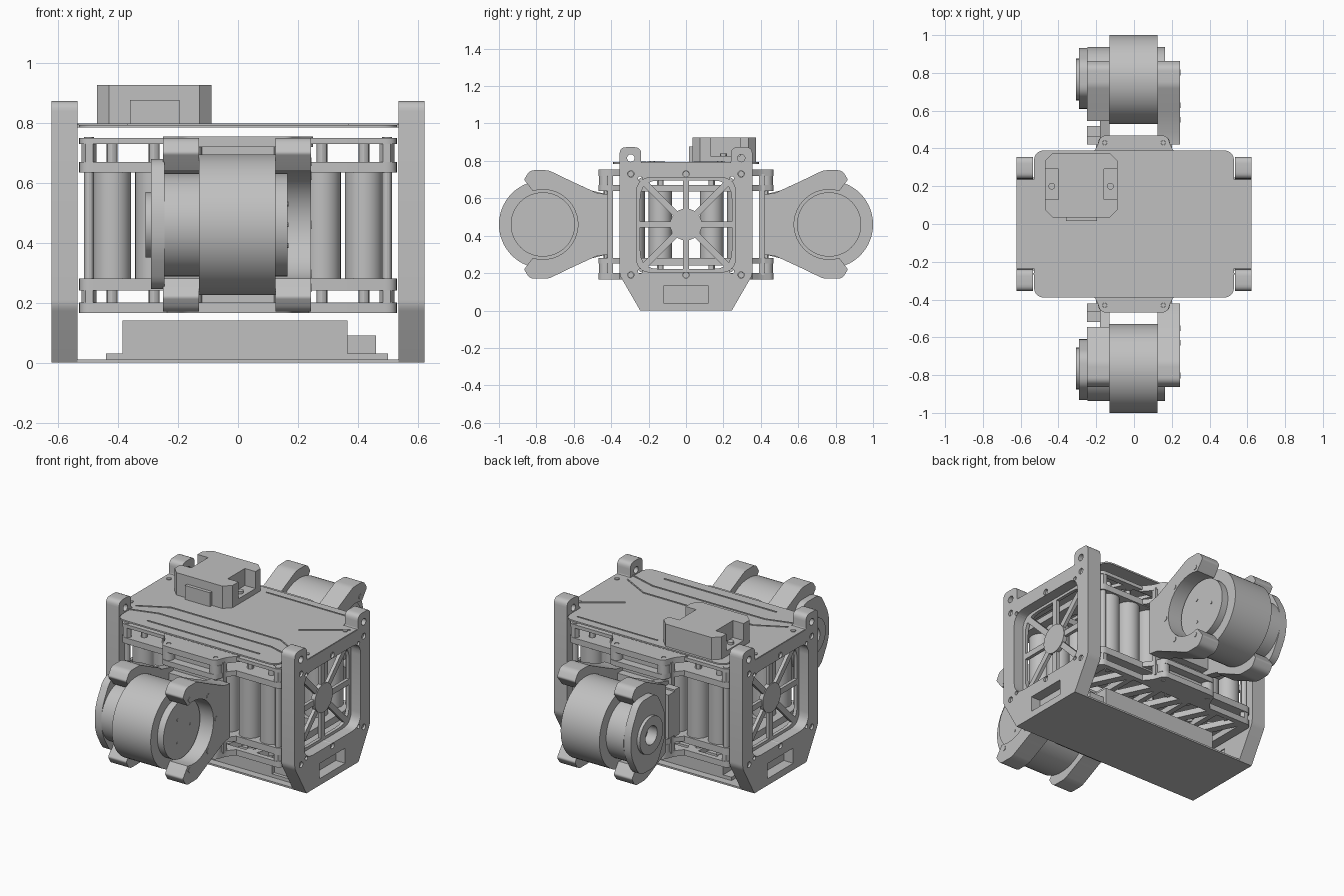
import bpy, bmesh
from math import cos, sin, pi, radians
from mathutils import Matrix, Vector

cube = bpy.data.objects.get("Cube")
if cube:
    bpy.data.objects.remove(cube, do_unlink=True)

grey = bpy.data.materials.new("plain_grey")
grey.use_nodes = True
grey.diffuse_color = (0.53, 0.53, 0.53, 1)
grey.node_tree.nodes["Principled BSDF"].inputs["Base Color"].default_value = (0.53, 0.53, 0.53, 1)
TO_AXIS = {"Z": Matrix.Identity(4),
           "X": Matrix(((0, 0, 1, 0), (1, 0, 0, 0), (0, 1, 0, 0), (0, 0, 0, 1)))}
parts = []


def add(name, mesh):
    mesh.materials.clear()
    mesh.materials.append(grey)
    ob = bpy.data.objects.new(name, mesh)
    bpy.context.collection.objects.link(ob)
    parts.append(ob)


def plate(name, loops, lo, hi, axis="Z"):
    """Extrude an outline with holes between lo and hi along an axis."""
    curve = bpy.data.curves.new(name, "CURVE")
    curve.dimensions, curve.fill_mode = "2D", "BOTH"
    curve.extrude = (hi - lo) / 2
    for loop in loops:
        spline = curve.splines.new("POLY")
        spline.points.add(len(loop) - 1)
        for point, (u, v) in zip(spline.points, loop):
            point.co = (u, v, 0, 1)
        spline.use_cyclic_u = True
    tmp = bpy.data.objects.new("tmp", curve)
    mesh = bpy.data.meshes.new_from_object(tmp)
    bpy.data.objects.remove(tmp)
    mesh.transform(TO_AXIS[axis] @ Matrix.Translation((0, 0, (lo + hi) / 2)))
    bm = bmesh.new()
    bm.from_mesh(mesh)
    bmesh.ops.remove_doubles(bm, verts=bm.verts, dist=1e-5)
    bmesh.ops.recalc_face_normals(bm, faces=bm.faces)
    bm.to_mesh(mesh)
    bm.free()
    add(name, mesh)


def box(name, x, y, z):
    plate(name, [rect(x[0], x[1], y[0], y[1])], z[0], z[1])


def cyl(name, r, u, v, lo, hi, axis="Z", n=48):
    plate(name, [circle(u, v, r, n)], lo, hi, axis)


def circle(u, v, r, n=16):
    return [(u + r * cos(2 * pi * i / n), v + r * sin(2 * pi * i / n)) for i in range(n)]


def rounded(points, steps=5):
    """Fillet corners given as (u, v, radius)."""
    out = []
    for i, (u, v, r) in enumerate(points):
        p = Vector((u, v))
        if not r:
            out.append((u, v))
            continue
        a = p + (Vector(points[i - 1][:2]) - p).normalized() * r
        b = p + (Vector(points[(i + 1) % len(points)][:2]) - p).normalized() * r
        for k in range(steps + 1):
            t = k / steps
            out.append(tuple(a * (1 - t) ** 2 + p * 2 * t * (1 - t) + b * t * t))
    return out


def rect(a, b, c, d, r=0):
    return rounded([(a, c, r), (b, c, r), (b, d, r), (a, d, r)])


def mirrored(half):
    return half + [(-u, v, r) for u, v, r in reversed(half)]


# Side frames with window, handle slot, ears and spoked guard
MID = 0.46
outline = rounded(mirrored([(.245, 0, 0), (.355, .19, .02), (.355, .873, .035),
                            (.24, .873, .035), (.24, .79, .01)]))
screws = [(y, z) for y in (-.295, 0, .295) for z in (.19, .73)]
for s, side in ((1, "left"), (-1, "right")):
    def span(a, b):
        return sorted((s * a, s * b))
    holes = [circle(y, z, .017) for y, z in screws]
    holes += [circle(y, .815, .02) for y in (-.295, .295)]
    holes += [circle(y, z, .012) for y in (-.245, .245) for z in (.21, .705)]
    plate(side + "_frame", [outline, rect(-.265, .265, .205, .71, .08),
                            rect(-.12, .12, .04, .13)] + holes, *span(.535, .622), "X")
    box(side + "_slot_back", span(.54, .56), (-.13, .13), (.03, .14))
    for y, z in screws:
        cyl(side + "_frame_screw", .016, y, z, *span(.55, .61), "X", 12)
    plate(side + "_guard_rim", [rect(-.275, .275, .195, .72, .08),
                                rect(-.245, .245, .222, .695, .1)], *span(.54, .56), "X")
    cyl(side + "_guard_hub", .085, 0, MID, *span(.54, .565), "X", 24)
    for k in range(4):
        a = k * pi / 4
        long = .31 if k % 2 else .255
        bar = [(u * cos(a) - v * sin(a), MID + u * sin(a) + v * cos(a))
               for u, v in rect(-long, long, -.017, .017)]
        plate(side + "_guard_spoke", [bar], *span(.54, .56), "X")

# Bottom plate and electronics tray
plate("bottom_plate", [rect(-.62, .62, -.245, .245)], 0, .01)
box("tray", (-.385, .365), (-.2, .2), (.01, .14))
box("tray_step", (.365, .46), (-.18, .18), (.01, .09))
box("tray_foot", (-.44, .5), (-.2, .2), (.01, .03))

# Top cover, notched round the frame ears, with thin raised ribs
TOP = .793
q = [(.53, -.39, .06), (.53, -.235, 0), (.62, -.235, 0), (.62, .235, 0),
     (.53, .235, 0), (.53, .39, .06)]
plate("top_cover", [rounded(mirrored(q))], .784, TOP)
for y, w, drop in ((-.115, .36, .09), (-.215, .37, .05), (-.325, .37, 0)):
    rib = [(w, y - .004, 0), (w, y + .004, 0)]
    if drop:
        rib[1:1] = [(w + .17, y - drop - .004, 0), (w + .17, y - drop + .004, 0)]
    plate("cover_rib", [rounded(mirrored(rib))], TOP, TOP + .004)
plate("cover_corner_rib", [[(.37, .04), (.6, .2), (.595, .208), (.366, .048)]], TOP, TOP + .004)
box("cover_back_rib", (-.05, .48), (.336, .342), (TOP, TOP + .004))
for x in (-.58, .58):
    for y in (-.18, .18):
        cyl("cover_screw", .014, x, y, TOP, TOP + .006, n=12)

# Module on the cover: H-shaped body, tabs in the notches, front socket
X0, X1, Y0, Y1, C = -.47, -.088, .035, .375, .04
body = [(X0 + C, Y0), (X1 - C, Y0), (X1, Y0 + C), (X1, .13), (X1 - .07, .13), (X1 - .07, .29),
        (X1, .29), (X1, Y1 - C), (X1 - C, Y1), (X0 + C, Y1), (X0, Y1 - C), (X0, .29),
        (X0 + .07, .29), (X0 + .07, .13), (X0, .13), (X0, Y0 + C)]
plate("module_body", [body], TOP, .926)
box("module_tabs", (X0, X1), (.12, .3), (TOP, .825))
box("module_socket", (-.36, -.195), (.015, .05), (TOP, .876))
for x in (-.435, -.125):
    cyl("module_screw", .018, x, .2, .825, .84, n=12)

# Decks: outer ones are trusses, inner ones hold the cells
deck = rect(-.53, .53, -.355, .355, .04)
truss = []
for row in (-1, 1):
    for i in range(5):
        x = -.49 + i * .196
        a, b = row * .04, row * .325
        truss.append([(x + .015, a), (x + .14, a), (x + .015, b - row * .02)])
        truss.append([(x + .18, a + row * .02), (x + .18, b), (x + .055, b)])
plate("lower_truss", [deck] + truss, .165, .2)
plate("upper_truss", [deck] + truss, .73, .75)
well = rect(-.45, .45, -.05, .05, .02)
plate("lower_cell_deck", [deck, well], .24, .28)
plate("upper_cell_deck", [deck, well], .635, .67)

# Four rows of cells, and spacer posts between the decks
for y in (-.283, -.137, .137, .283):
    for i in range(7):
        x = -.42 + i * .14
        cyl("cell", .063, x, y, .27, .64, n=32)
        cyl("cell_terminal", .018, x, y, .19, .735, n=12)
for x in (-.497, .497):
    for y in (-.33, .33):
        cyl("corner_post", .017, x, y, .17, .753, n=12)
        for lo, hi in ((.2, .24), (.67, .73)):
            cyl("deck_spacer", .025, x, y, lo, hi, n=6)

# Motor units, one at each end
CU, R = .765, .187
arc = [(CU + R * cos(radians(a)), MID + R * sin(radians(a))) for a in range(75, 286, 10)]
arm = [(.735, .29, .02), (.835, .29, .025), (.866, .24, .01), (.82, .18, 0)]


def clamp(root):
    top = rounded([(u, MID + v, r) for u, v, r in root + arm])
    low = [(u, 2 * MID - v) for u, v in reversed(top)]
    return top + arc + low


long_clamp = clamp([(.42, .16, 0), (.48, .17, 0), (.60, .225, .02)])
short_clamp = clamp([(.545, .2, 0), (.60, .225, .02)])
for s, end in ((1, "back"), (-1, "front")):
    def flip(loop):
        return [(s * u, v) for u, v in loop]
    c = s * CU
    cyl(end + "_motor_drum", .235, c, MID, -.13, .125, "X", 64)
    cyl(end + "_motor_core", .172, c, MID, -.245, .165, "X", 48)
    for u, v in circle(c, MID, .08, 3):
        cyl(end + "_motor_face_dot", .008, u, v, .165, .168, "X", 8)
    plate(end + "_left_clamp", [flip(long_clamp)], .125, .243, "X")
    plate(end + "_right_clamp", [flip(short_clamp)], -.25, -.13, "X")
    neck = [(.42, MID - .16), (.58, MID - .2), (.58, MID + .2), (.42, MID + .16)]
    plate(end + "_right_neck", [flip(neck)], -.18, -.13, "X")
    box(end + "_neck_foot", (-.25, -.18), sorted((s * .46, s * .52)), (.33, .59))
    for a in (80, 130, 180, 230, 280):
        u, v = CU + .213 * cos(radians(a)), MID + .213 * sin(radians(a))
        cyl(end + "_clamp_screw", .015, s * u, v, .24, .246, "X", 10)
    # Bearing cap with a bored boss
    bore = circle(c, MID, .055, 32)
    ear = rounded([(u, MID + v, r) for u, v, r in
                   ((.69, -.215, .05), (.85, -.215, .05), (.933, -.07, .06), (.933, .07, .06),
                    (.85, .22, .05), (.69, .22, .05), (.61, .07, .04), (.61, -.07, .04))])
    plate(end + "_cap_ear", [flip(ear), bore], -.29, -.245, "X")
    plate(end + "_cap_lip", [circle(c, MID, .11, 32), bore], -.308, -.285, "X")
    # Hinge tabs, mounting wall and clamp base
    tab = rounded(mirrored([(.25, .34, 0), (.2, .4, .02), (.175, .468, .025)]))
    bores = [circle(x, .43, .013, 12) for x in (-.155, .155)]
    hinge = [[(x, s * y) for x, y in loop] for loop in [tab] + bores]
    for z0, z1 in ((.165, .2), (.25, .28), (.64, .67), (.72, .755)):
        plate(end + "_hinge_tab", hinge, z0, z1)
    box(end + "_mount_wall", (-.2, .2), sorted((s * .39, s * .42)), (.19, .73))
    box(end + "_clamp_base", (-.25, .243), sorted((s * .42, s * .465)), (.32, .6))
    for x in (-.155, .155):
        cyl(end + "_hinge_pin", .0115, x, s * .43, .168, .752, n=12)
        for z0, z1 in ((.2, .25), (.67, .72)):
            cyl(end + "_hinge_knuckle", .035, x, s * .43, z0, z1, n=20)

# Smooth the round walls, keep edges crisp
bpy.ops.object.select_all(action="DESELECT")
for ob in parts:
    ob.select_set(True)
bpy.context.view_layer.objects.active = parts[0]
bpy.ops.object.shade_smooth_by_angle(angle=radians(30))
